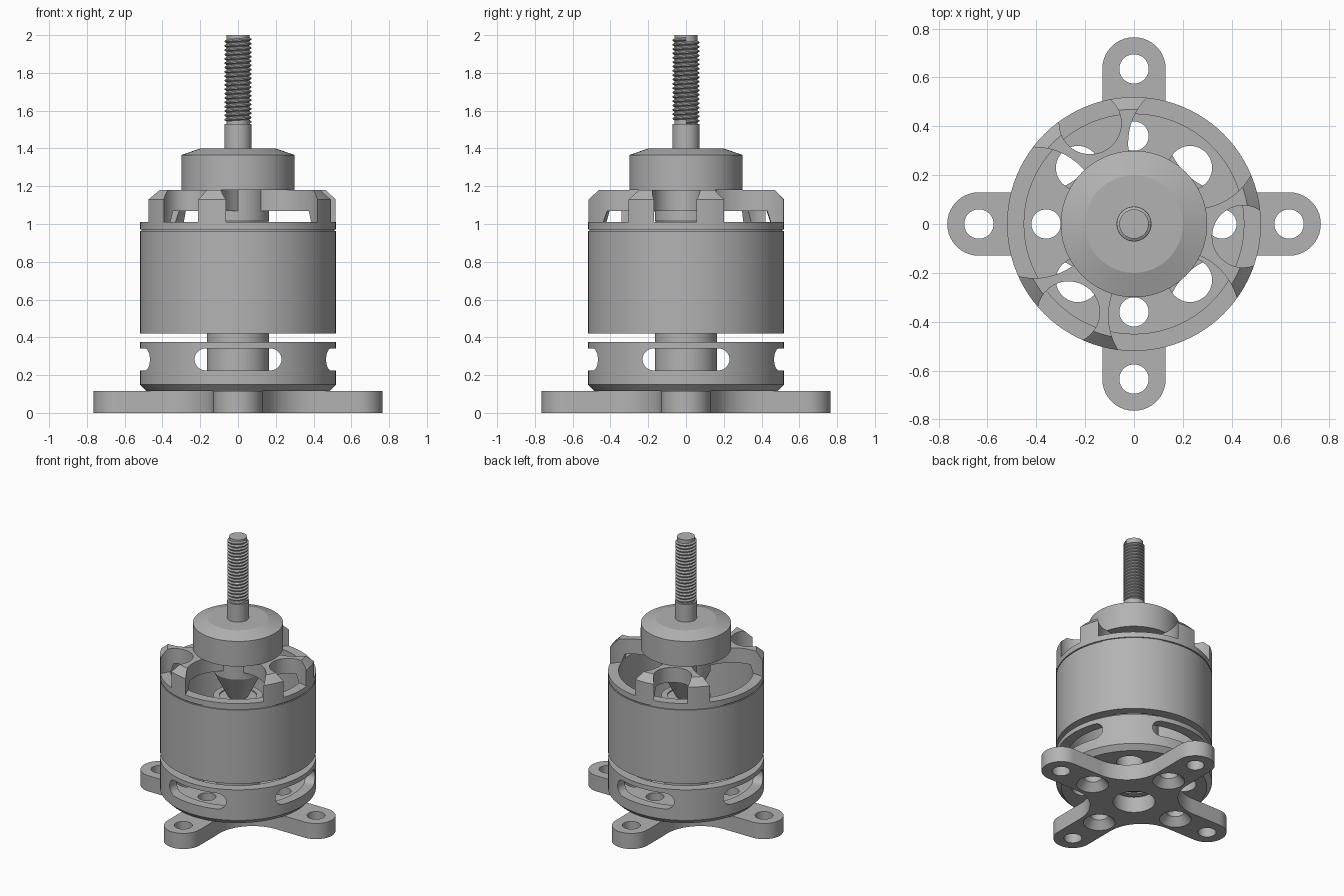
import bpy, bmesh, math
from math import pi, sin, cos, radians
from mathutils import Matrix

if "Cube" in bpy.data.objects:
    bpy.data.objects.remove(bpy.data.objects["Cube"])

metal = bpy.data.materials.new("grey_metal")
metal.use_nodes = True
GREY = (0.45, 0.45, 0.45, 1)
metal.diffuse_color = GREY
metal.node_tree.nodes["Principled BSDF"].inputs["Base Color"].default_value = GREY


def finish(name, bm):
    bmesh.ops.recalc_face_normals(bm, faces=bm.faces)
    mesh = bpy.data.meshes.new(name)
    bm.to_mesh(mesh)
    bm.free()
    mesh.materials.append(metal)
    obj = bpy.data.objects.new(name, mesh)
    bpy.context.collection.objects.link(obj)
    return obj


def lathe(name, profile, steps=96):
    """Spin a closed (radius, height) loop around z."""
    bm = bmesh.new()
    verts = [bm.verts.new((r, 0, z)) for r, z in profile]
    edges = [bm.edges.new((verts[i - 1], verts[i])) for i in range(len(verts))]
    bmesh.ops.spin(bm, geom=verts + edges, cent=(0, 0, 0), axis=(0, 0, 1),
                   angle=2 * pi, steps=steps, use_merge=True)
    bmesh.ops.remove_doubles(bm, verts=bm.verts, dist=1e-5)
    return finish(name, bm)


def prism(name, outline, z0, z1, matrix=Matrix()):
    bm = bmesh.new()
    face = bm.faces.new([bm.verts.new((x, y, z0)) for x, y in outline])
    top = bmesh.ops.extrude_face_region(bm, geom=[face])["geom"]
    bmesh.ops.translate(bm, vec=(0, 0, z1 - z0),
                        verts=[v for v in top if isinstance(v, bmesh.types.BMVert)])
    bmesh.ops.transform(bm, matrix=matrix, verts=bm.verts)
    return finish(name, bm)


def arc(cx, cy, r, a0, a1, n=20):
    return [(cx + r * cos(radians(a0 + (a1 - a0) * i / n)),
             cy + r * sin(radians(a0 + (a1 - a0) * i / n))) for i in range(n + 1)]


def cone(dist, angle, r0, r1, z0, z1):
    """Round cutter at a polar position."""
    bm = bmesh.new()
    a = radians(angle)
    bmesh.ops.create_cone(bm, cap_ends=True, segments=64, radius1=r0, radius2=r1,
                          depth=z1 - z0, matrix=Matrix.Translation(
                              (dist * cos(a), dist * sin(a), (z0 + z1) / 2)))
    return finish("cutter", bm)


def activate(obj):
    bpy.ops.object.select_all(action="DESELECT")
    obj.select_set(True)
    bpy.context.view_layer.objects.active = obj


def cut(obj, cutters):
    activate(obj)
    for c in cutters:
        c.hide_render = True
        mod = obj.modifiers.new("cut", "BOOLEAN")
        mod.operation, mod.solver, mod.object = "DIFFERENCE", "EXACT", c
        bpy.ops.object.modifier_apply(modifier=mod.name)
        bpy.data.objects.remove(c)


parts = []
QUARTERS = (0, 90, 180, 270)

# Cross-shaped mounting plate with filleted arms
W, END, R = 0.13, 0.635, 0.27
quarter = arc(END, 0, W, -90, 90) + arc(W + R, W + R, R, 270, 180)
outline = []
for a in QUARTERS:
    c, s = cos(radians(a)), sin(radians(a))
    outline += [(x * c - y * s, x * s + y * c) for x, y in quarter]
mount = prism("mounting_cross", outline, 0, 0.115)
cutters = [cone(0, 0, 0.14, 0.14, -0.1, 0.3)]
for a in QUARTERS:
    cutters += [cone(END, a, 0.06, 0.06, -0.1, 0.3),
                cone(0.36, a, 0.06, 0.06, -0.1, 0.3),
                cone(0.36, a, 0.115, 0.055, -0.01, 0.06)]
cut(mount, cutters)
parts.append(mount)

# Stator base cup with floor holes and wall slots
cup = lathe("base_cup", [(0.14, 0.115), (0.485, 0.115), (0.52, 0.15), (0.52, 0.375),
                         (0.45, 0.375), (0.45, 0.22), (0.14, 0.22)])
cutters = []
for a in QUARTERS:
    cutters += [cone(0.36, a, 0.06, 0.06, 0, 0.3),
                cone(0.325, a + 45, 0.09, 0.09, 0, 0.3)]
slot = arc(0.172, 0, 0.058, -90, 90) + arc(-0.172, 0, 0.058, 90, 270)
for a in (0, 90):
    place = (Matrix.Translation((0, 0, 0.283)) @ Matrix.Rotation(radians(a), 4, "Z")
             @ Matrix.Rotation(pi / 2, 4, "X"))
    cutters.append(prism("cutter", slot, -0.8, 0.8, place))
cut(cup, cutters)
parts.append(cup)

# Bearing tube with a bearing at each end
parts.append(lathe("bearing_tube", [(0.125, 0.116), (0.165, 0.116), (0.165, 0.83), (0.125, 0.83)]))
for name, z in (("lower_bearing", 0.12), ("upper_bearing", 0.76)):
    parts.append(lathe(name, [(0.05, z), (0.08, z), (0.08, z + 0.01), (0.1, z + 0.01), (0.1, z),
                              (0.127, z), (0.127, z + 0.06), (0.05, z + 0.06)]))

# Rotor can with a fine groove below its rim
parts.append(lathe("rotor_can", [(0.45, 0.42), (0.52, 0.42), (0.52, 0.962), (0.512, 0.962),
                                 (0.512, 0.97), (0.52, 0.97), (0.52, 1.01), (0.45, 1.01)]))

# Three-armed rotor top: each arm is scalloped into two legs
arms = lathe("rotor_arms", [(0, 1.07), (0.43, 1.07), (0.45, 1.008), (0.52, 1.008),
                            (0.52, 1.13), (0.47, 1.18), (0, 1.18)])
cutters = []
for a in (-6.5, 113.5, 233.5):
    cutters += [cone(0.45, a, 0.127, 0.127, 0.9, 1.3),
                cone(0.41, a + 60, 0.268, 0.268, 0.9, 1.3)]
cut(arms, cutters)
parts.append(arms)

# Hub tapering down to the shaft
parts.append(lathe("rotor_hub", [(0, 0.83), (0.07, 0.83), (0.165, 1.02), (0.165, 1.19), (0, 1.19)]))
parts.append(lathe("lower_shaft", [(0, 0.11), (0.05, 0.11), (0.05, 0.84), (0, 0.84)], 48))

# Propeller adapter collar and plain shank
parts.append(lathe("adapter_collar", [(0, 1.18), (0.3, 1.18), (0.3, 1.365), (0.2, 1.4), (0, 1.4)]))
parts.append(lathe("adapter_shank", [(0, 1.39), (0.072, 1.39), (0.072, 1.53), (0, 1.53)], 48))

# Threaded rod: a core and one helical ridge
parts.append(lathe("thread_core", [(0, 1.52), (0.06, 1.52), (0.06, 2), (0, 2)], 48))
bm = bmesh.new()
PITCH, TURNS = 0.023, 19
ridge = [bm.verts.new((r, 0, 1.53 + z)) for r, z in
         ((0.058, 0), (0.071, 0.008), (0.071, 0.014), (0.058, 0.022))]
for i in range(len(ridge)):
    bm.edges.new((ridge[i - 1], ridge[i]))
thread = finish("screw_thread", bm)
screw = thread.modifiers.new("helix", "SCREW")
screw.screw_offset, screw.iterations = PITCH, TURNS
screw.steps = screw.render_steps = 36
screw.use_normal_calculate = True
activate(thread)
bpy.ops.object.modifier_apply(modifier=screw.name)
parts.append(thread)

# Smooth curved walls, keep hard edges
for part in parts:
    activate(part)
    bpy.ops.object.shade_smooth_by_angle(angle=radians(18))
